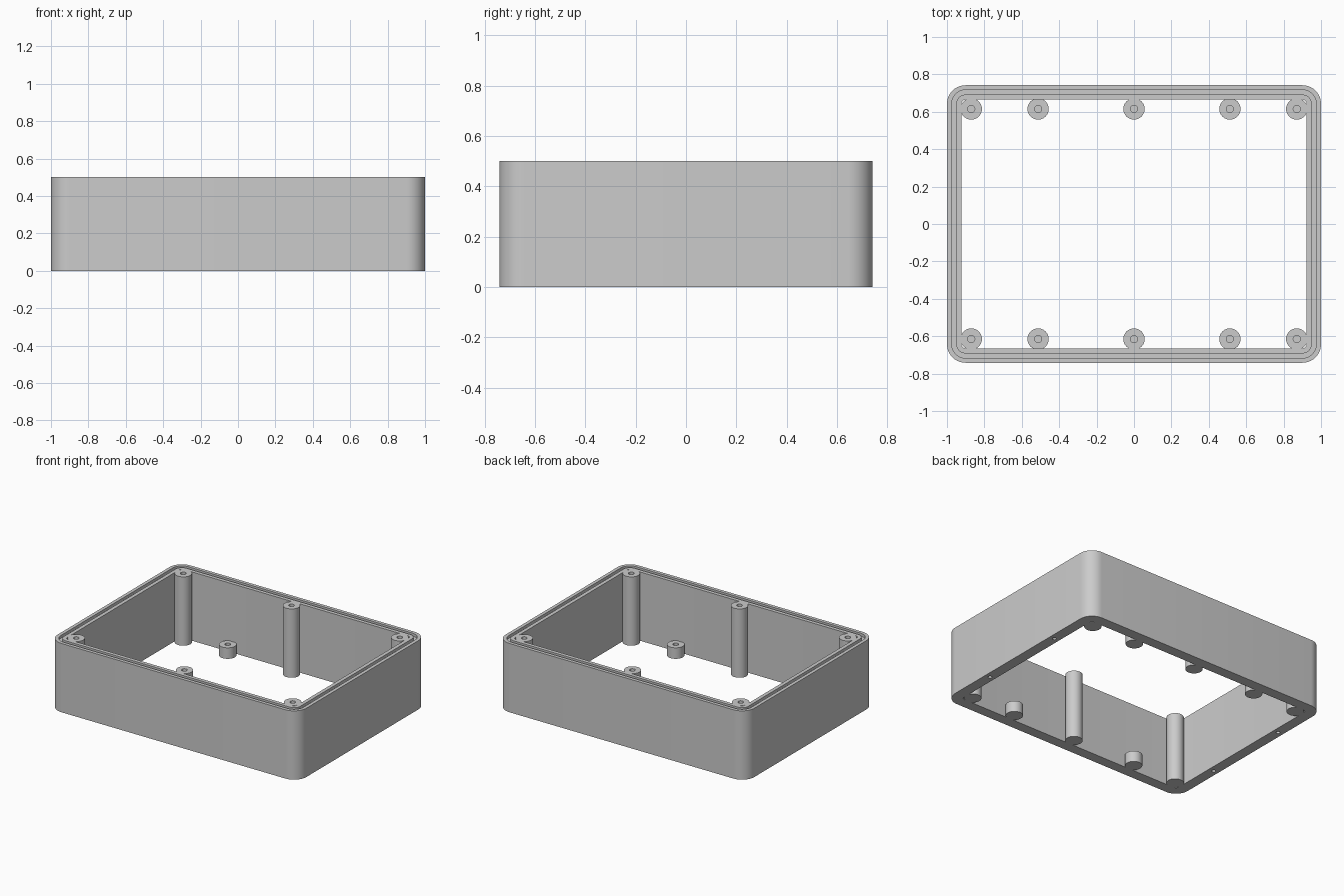
import bpy, bmesh
from math import cos, sin, pi, radians

if "Cube" in bpy.data.objects:
    bpy.data.objects.remove(bpy.data.objects["Cube"], do_unlink=True)

HALF_X, HALF_Y, HEIGHT = 1.0, 0.742, 0.5
RADIUS, WALL = 0.1, 0.077

grey = bpy.data.materials.new("light_grey")
grey.use_nodes = True
colour = (0.6, 0.6, 0.6, 1)
grey.diffuse_color = colour
grey.node_tree.nodes["Principled BSDF"].inputs["Base Color"].default_value = colour


def finish(name, bm):
    """Turn a bmesh into a named grey object."""
    bmesh.ops.recalc_face_normals(bm, faces=bm.faces)
    mesh = bpy.data.meshes.new(name)
    bm.to_mesh(mesh)
    bm.free()
    mesh.materials.append(grey)
    obj = bpy.data.objects.new(name, mesh)
    bpy.context.collection.objects.link(obj)
    return obj


def smooth(obj):
    bpy.ops.object.select_all(action="DESELECT")
    obj.select_set(True)
    bpy.context.view_layer.objects.active = obj
    bpy.ops.object.shade_smooth_by_angle(angle=radians(30))


def bridge(bm, a, b):
    n = len(a)
    for i in range(n):
        bm.faces.new((a[i], a[(i + 1) % n], b[(i + 1) % n], b[i]))


def rounded_loop(bm, inset, z, steps=10):
    """Rounded rectangle outline, moved inwards by inset."""
    r = RADIUS - inset
    verts = []
    for q, (sx, sy) in enumerate(((1, 1), (-1, 1), (-1, -1), (1, -1))):
        for k in range(steps + 1):
            a = (q + k / steps) * pi / 2
            verts.append(bm.verts.new((sx * (HALF_X - RADIUS) + r * cos(a),
                                       sy * (HALF_Y - RADIUS) + r * sin(a), z)))
    return verts


def circle_loop(bm, x, y, r, z, n=40):
    return [bm.verts.new((x + r * cos(2 * pi * i / n),
                          y + r * sin(2 * pi * i / n), z)) for i in range(n)]


def turned(name, x, y, profile):
    """Closed turned solid from (radius, height) steps."""
    bm = bmesh.new()
    loops = [circle_loop(bm, x, y, r, z) for r, z in profile]
    for a, b in zip(loops, loops[1:]):
        bridge(bm, a, b)
    bm.faces.new(loops[0])
    bm.faces.new(loops[-1])
    return finish(name, bm)


# Wall frame with a seal groove along the rim
GROOVE = HEIGHT - 0.02
section = [(0, 0), (0, HEIGHT), (0.025, HEIGHT), (0.025, GROOVE),
           (0.05, GROOVE), (0.05, HEIGHT), (WALL, HEIGHT), (WALL, 0)]
bm = bmesh.new()
loops = [rounded_loop(bm, inset, z) for inset, z in section]
for i, loop in enumerate(loops):
    bridge(bm, loop, loops[(i + 1) % len(loops)])
frame = finish("wall_frame", bm)

# Small blind holes under the two side walls
for sx in (-1, 1):
    for sy in (-1, 1):
        cutter = turned("hole_cutter", sx * (HALF_X - WALL / 2), sy * 0.33,
                        [(0.013, -0.05), (0.013, 0.1)])
        cutter.hide_render = True
        cut = frame.modifiers.new("hole", "BOOLEAN")
        cut.operation, cut.solver, cut.object = "DIFFERENCE", "EXACT", cutter
        bpy.context.view_layer.objects.active = frame
        bpy.ops.object.modifier_apply(modifier=cut.name)
        bpy.data.objects.remove(cutter, do_unlink=True)
smooth(frame)

# Screw posts: tall at corners and middle, short in between
for side, sy in (("front", -1), ("back", 1)):
    for place, x, top, depth in (("right_corner", -0.87, HEIGHT, 0.2),
                                 ("right_short", -0.513, 0.08, 0.06),
                                 ("middle", 0, HEIGHT, 0.2),
                                 ("left_short", 0.513, 0.08, 0.06),
                                 ("left_corner", 0.87, HEIGHT, 0.2)):
        post = turned(f"{side}_{place}_post", x, sy * 0.615,
                      [(0.057, 0), (0.057, top), (0.019, top), (0.019, top - depth)])
        smooth(post)
